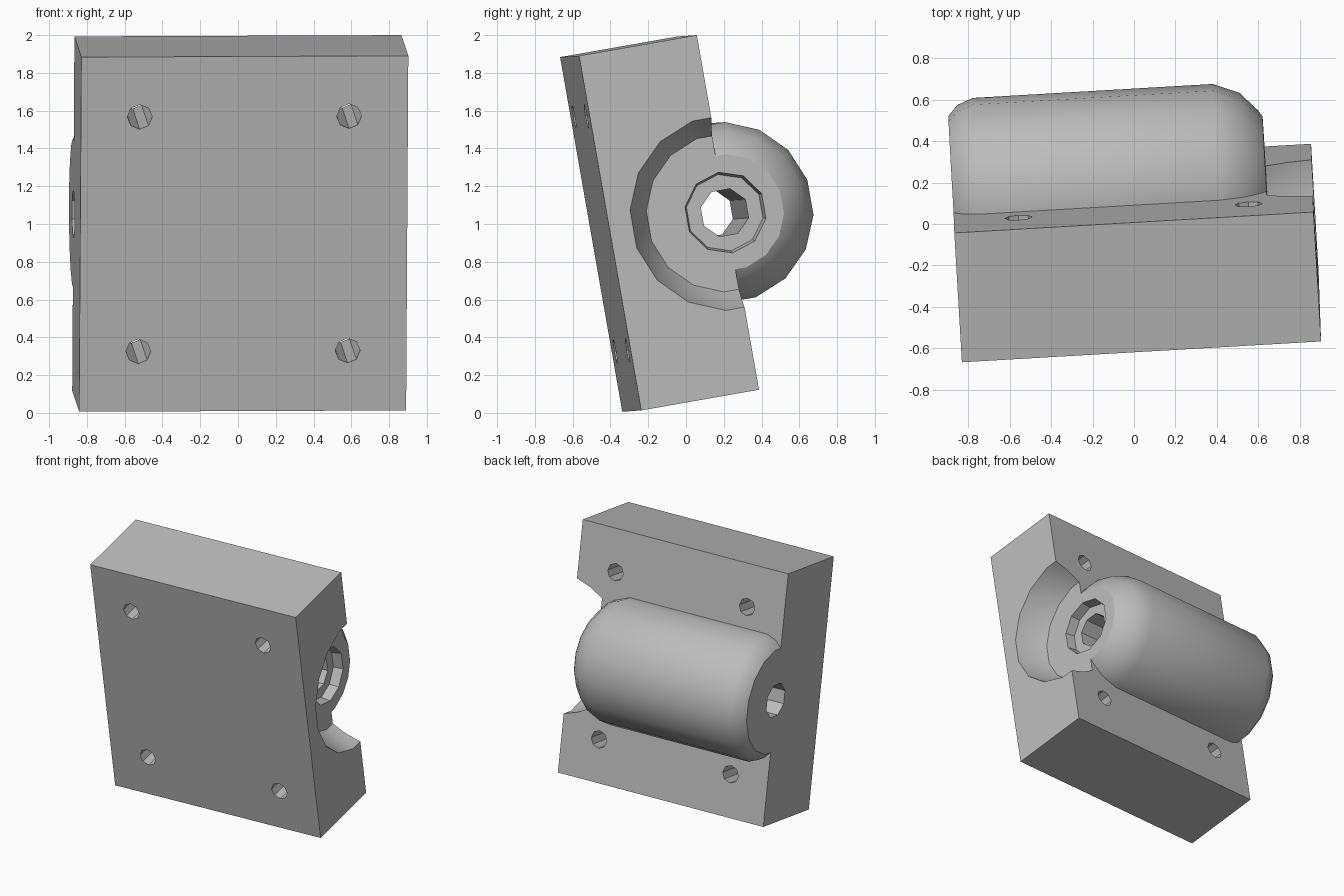
import bpy, bmesh, math
from mathutils import Matrix, Vector

cube = bpy.data.objects.get("Cube")
if cube:
    bpy.data.objects.remove(cube, do_unlink=True)

HALF_W, HALF_T, HALF_H = 0.867, 0.317, 0.953
POCKET_X = 0.645

grey = bpy.data.materials.new("plain_grey")
grey.use_nodes = True
colour = (0.5, 0.5, 0.5, 1)
grey.diffuse_color = colour
grey.node_tree.nodes["Principled BSDF"].inputs["Base Color"].default_value = colour


def make_object(name, bm):
    bmesh.ops.recalc_face_normals(bm, faces=bm.faces)
    mesh = bpy.data.meshes.new(name)
    bm.to_mesh(mesh)
    bm.free()
    mesh.materials.append(grey)
    obj = bpy.data.objects.new(name, mesh)
    bpy.context.collection.objects.link(obj)
    return obj


def lathe(name, profile, sides):
    """Closed solid turned about the barrel axis; profile holds (x, radius)."""
    bm = bmesh.new()
    rings = []
    for x, r in profile:
        ring = []
        for i in range(sides):
            a = (i + 0.5) * math.tau / sides
            ring.append(bm.verts.new((x, HALF_T + r * math.cos(a), r * math.sin(a))))
        rings.append(ring)
    for a, b in zip(rings, rings[1:]):
        for i in range(sides):
            j = (i + 1) % sides
            bm.faces.new((a[i], a[j], b[j], b[i]))
    bm.faces.new(rings[0])
    bm.faces.new(rings[-1])
    return make_object(name, bm)


def combine(target, tool, operation):
    mod = target.modifiers.new("join", "BOOLEAN")
    mod.operation = operation
    mod.solver = "EXACT"
    mod.object = tool
    bpy.context.view_layer.objects.active = target
    bpy.ops.object.modifier_apply(modifier=mod.name)
    bpy.data.objects.remove(tool, do_unlink=True)


# Mounting plate
bm = bmesh.new()
bmesh.ops.create_cube(bm, size=2)
bmesh.ops.scale(bm, vec=(HALF_W, HALF_T, HALF_H), verts=bm.verts)
bracket = make_object("mounting_block", bm)

# Flared pocket at the open end
pocket = lathe("pocket_cutter", [(POCKET_X, 0.42), (0.75, 0.48), (0.9, 0.53)], 16)
combine(bracket, pocket, "DIFFERENCE")

# Half-sunk barrel with rounded ends
barrel = lathe("barrel", [(-HALF_W, 0.4), (-0.82, 0.45), (-0.745, 0.48), (0.415, 0.48),
                          (0.54, 0.43), (0.625, 0.34), (POCKET_X, 0.31)], 16)
combine(bracket, barrel, "UNION")

# Shaft hole with a shallow counterbore
combine(bracket, lathe("shaft_cutter", [(-1, 0.13), (1, 0.13)], 8), "DIFFERENCE")
combine(bracket, lathe("bore_cutter", [(0.57, 0.205), (0.7, 0.225)], 10), "DIFFERENCE")

# Four bolt holes
for sx in (-1, 1):
    for sz in (-1, 1):
        bm = bmesh.new()
        place = Matrix.Translation((sx * 0.555, 0, sz * 0.63)) @ Matrix.Rotation(math.pi / 2, 4, "X")
        bmesh.ops.create_cone(bm, cap_ends=True, segments=8, radius1=0.066,
                              radius2=0.066, depth=1, matrix=place)
        combine(bracket, make_object("bolt_cutter", bm), "DIFFERENCE")

# Lean the whole block
across = Vector((0.998, 0.058, 0.004)).normalized()
up = Vector((0, -0.173, 0.985))
back = up.cross(across).normalized()
up = across.cross(back)
turn = Matrix((across, back, up)).transposed().to_4x4()
bracket.data.transform(Matrix.Translation((0.012, -0.14, 1.003)) @ turn)

bpy.ops.object.select_all(action="DESELECT")
bracket.select_set(True)
bpy.context.view_layer.objects.active = bracket
bpy.ops.object.shade_smooth_by_angle(angle=math.radians(30))
